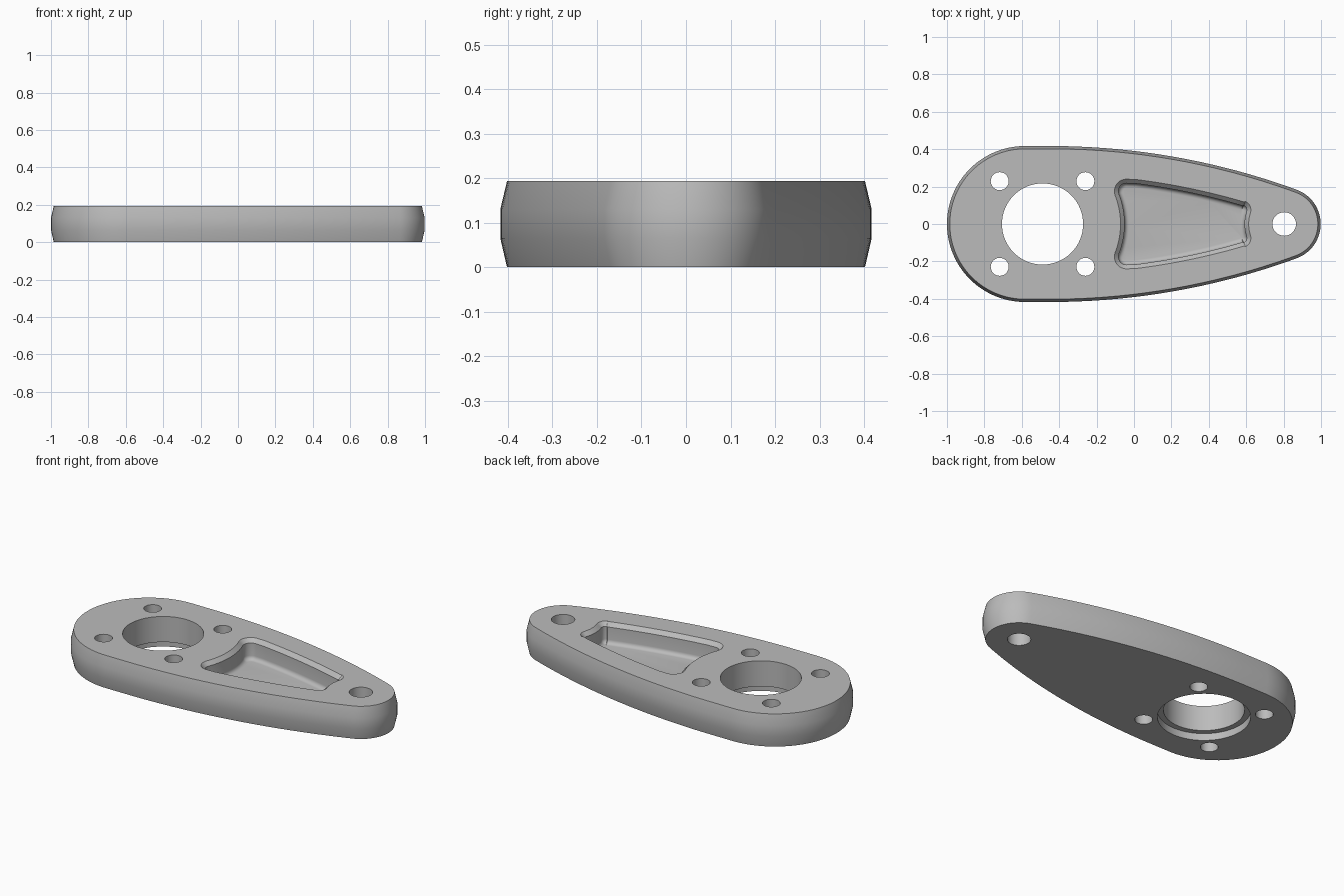
import bpy
import bmesh
from math import atan2, cos, sin, pi, radians, hypot

old = bpy.data.objects.get("Cube")
if old:
    bpy.data.objects.remove(old, do_unlink=True)

grey = bpy.data.materials.new("satin grey")
grey.use_nodes = True
COLOUR = (0.5, 0.5, 0.5, 1)
grey.diffuse_color = COLOUR
grey.node_tree.nodes["Principled BSDF"].inputs["Base Color"].default_value = COLOUR

HEIGHT = 0.193
BORE = (-0.489, 0)
PIN = (0.803, 0)
FLANK = (-0.45, -3.425)     # centre of the long side curve
FLANK_R = 3.842


def aim(a, b):
    return atan2(b[1] - a[1], b[0] - a[0])


def ring(arcs):
    """Chain arcs of the +y half (centre, radius, from, to, steps), then mirror them."""
    half = []
    for (cx, cy), r, a, b, n in arcs:
        for i in range(1 if half else 0, n + 1):
            t = a + (b - a) * i / n
            half.append((cx + r * cos(t), cy + r * sin(t)))
    return half + [(x, -y) for x, y in reversed(half[1:-1])]


def body_ring(d):
    nose = aim(FLANK, PIN)
    return ring([((-0.583, 0), 0.417 - d, pi, pi / 2, 24),
                 (FLANK, FLANK_R - d, pi / 2, nose, 28),
                 (PIN, 0.195 - d, nose, 0, 16)])


def pocket_ring(d):
    wide, narrow = (-0.04, 0.175), (0.575, 0.075)   # corner centres
    a, b = aim(BORE, wide), aim(FLANK, wide)
    c, e = aim(FLANK, narrow), aim(narrow, PIN)
    return ring([(BORE, 0.417 + d, 0, a, 8),
                 (wide, 0.065 - d, a + pi, b, 12),
                 (FLANK, FLANK_R - 0.15 - d, b, c, 14),
                 (narrow, 0.05 - d, c, e, 10),
                 (PIN, 0.19 + d, e + pi, pi, 5)])


def circle(centre, r, n):
    return [(centre[0] + r * cos(2 * pi * i / n),
             centre[1] + r * sin(2 * pi * i / n)) for i in range(n)]


def loft(name, layers):
    """Skin a closed solid through (z, ring) layers."""
    bm = bmesh.new()
    rows = [[bm.verts.new((x, y, z)) for x, y in pts] for z, pts in layers]
    n = len(rows[0])
    for low, high in zip(rows, rows[1:]):
        for i in range(n):
            j = (i + 1) % n
            bm.faces.new((low[i], low[j], high[j], high[i]))
    bm.faces.new(rows[0])
    bm.faces.new(rows[-1])
    bmesh.ops.recalc_face_normals(bm, faces=bm.faces)
    mesh = bpy.data.meshes.new(name)
    bm.to_mesh(mesh)
    bm.free()
    mesh.materials.append(grey)
    obj = bpy.data.objects.new(name, mesh)
    bpy.context.collection.objects.link(obj)
    return obj


# Plate with a barrelled rim
plate = loft("arm_plate", [(z, body_ring(d)) for z, d in
                           ((0, 0.015), (0.065, 0), (0.13, 0), (HEIGHT, 0.015))])

# Pocket: chamfered lip, straight wall, filleted floor
floor_z, lip, fillet = 0.073, 0.022, 0.024
steps = [(floor_z + fillet * (1 - cos(t)), lip + fillet * (1 - sin(t)))
         for t in (pi / 2 * i / 5 for i in range(6))]
steps += [(HEIGHT - lip, lip), (HEIGHT, 0), (HEIGHT + 0.05, 0)]
cutters = [loft("pocket_cutter", [(z, pocket_ring(d)) for z, d in steps])]


def drill(name, centre, r, n, bottom=-0.1, top=0.3):
    pts = circle(centre, r, n)
    cutters.append(loft(name, [(bottom, pts), (top, pts)]))


# Main bore, its counterbore underneath, bolt holes and pin hole
drill("bore_cutter", BORE, 0.217, 64)
drill("counterbore_cutter", BORE, 0.25, 64, top=0.042)
for sx in (-1, 1):
    for sy in (-1, 1):
        drill("bolt_hole_cutter", (BORE[0] + 0.229 * sx, 0.229 * sy), 0.048, 32)
drill("pin_hole_cutter", PIN, 0.063, 32)

bpy.ops.object.select_all(action="DESELECT")
plate.select_set(True)
bpy.context.view_layer.objects.active = plate
for cutter in cutters:
    mod = plate.modifiers.new("cut", "BOOLEAN")
    mod.operation = "DIFFERENCE"
    mod.solver = "EXACT"
    mod.object = cutter
    bpy.ops.object.modifier_apply(modifier=mod.name)
for cutter in cutters:
    bpy.data.objects.remove(cutter, do_unlink=True)

bpy.ops.object.shade_smooth_by_angle(angle=radians(30))
